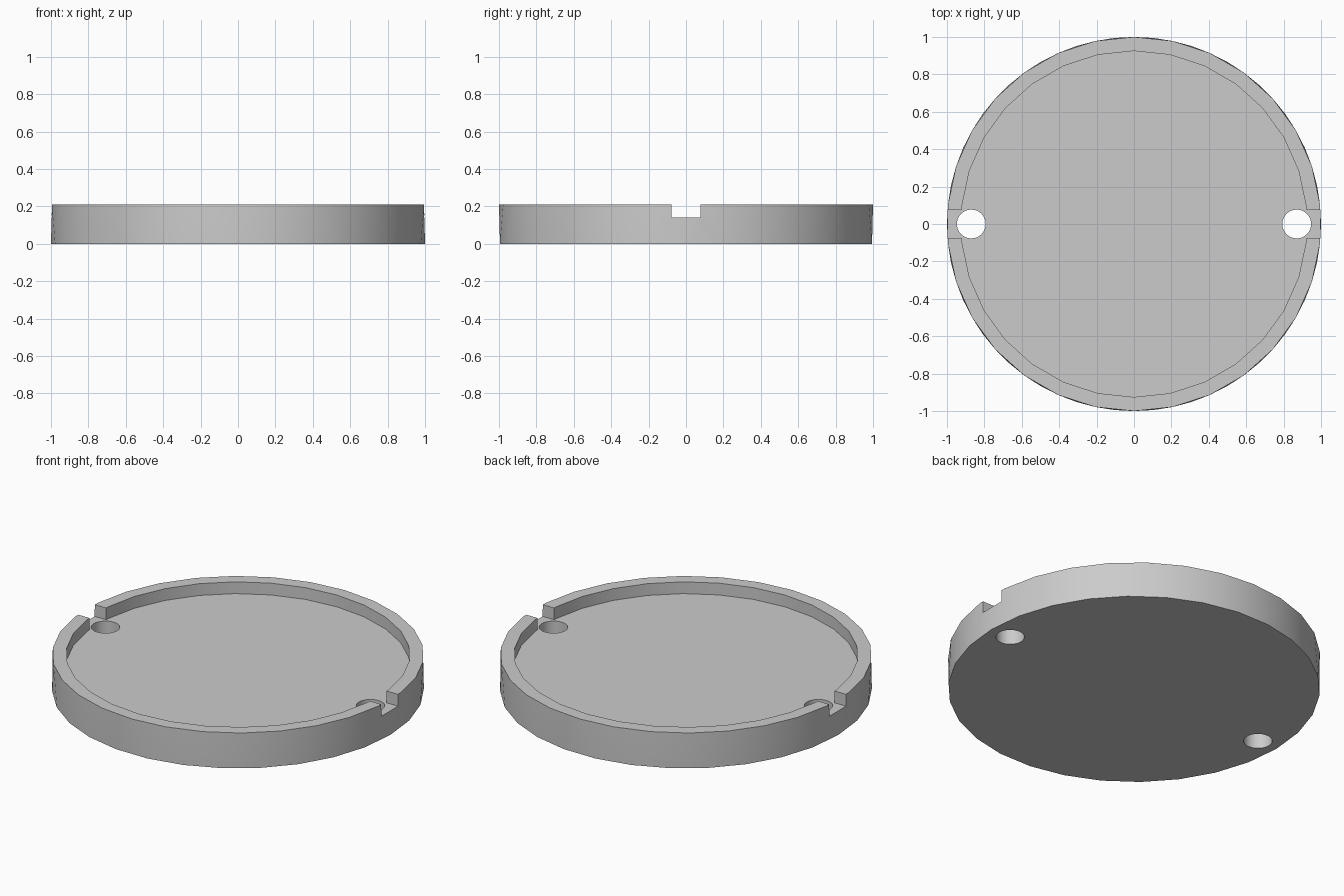
import bpy
import bmesh
from math import radians, sin, cos, pi

if "Cube" in bpy.data.objects:
    bpy.data.objects.remove(bpy.data.objects["Cube"], do_unlink=True)

SIDES = 30
HEIGHT, FLOOR = 0.21, 0.14
CAVITY_RADIUS = 0.925
HOLE_X, HOLE_RADIUS = 0.87, 0.077
NOTCH_WIDTH = 0.156

grey = bpy.data.materials.new("light grey")
grey.use_nodes = True
colour = (0.6, 0.6, 0.6, 1)
grey.diffuse_color = colour
grey.node_tree.nodes["Principled BSDF"].inputs["Base Color"].default_value = colour


def add_object(name, bm):
    bmesh.ops.recalc_face_normals(bm, faces=bm.faces)
    mesh = bpy.data.meshes.new(name)
    bm.to_mesh(mesh)
    bm.free()
    mesh.materials.append(grey)
    obj = bpy.data.objects.new(name, mesh)
    bpy.context.collection.objects.link(obj)
    return obj


def ring(bm, radius, z, sides, phase):
    angles = [phase + 2 * pi * i / sides for i in range(sides)]
    return [bm.verts.new((radius * cos(a), radius * sin(a), z)) for a in angles]


def drum(name, radius, low, high, sides, phase=0.0, twist=0.0, x=0.0):
    """Closed drum; the top ring may be turned against the bottom ring."""
    bm = bmesh.new()
    bottom = ring(bm, radius, low, sides, phase)
    top = ring(bm, radius, high, sides, phase + twist)
    bm.faces.new(bottom)
    bm.faces.new(top)
    for i in range(sides):
        j = (i + 1) % sides
        if twist:
            bm.faces.new((bottom[i], bottom[j], top[i]))
            bm.faces.new((bottom[j], top[j], top[i]))
        else:
            bm.faces.new((bottom[i], bottom[j], top[j], top[i]))
    bmesh.ops.translate(bm, verts=bm.verts, vec=(x, 0, 0))
    return add_object(name, bm)


def bar(name, size, centre):
    bm = bmesh.new()
    bmesh.ops.create_cube(bm, size=1)
    bmesh.ops.scale(bm, verts=bm.verts, vec=size)
    bmesh.ops.translate(bm, verts=bm.verts, vec=centre)
    return add_object(name, bm)


# Shallow round tray
half_step = pi / SIDES
tray = drum("round_tray", 1.0, 0, HEIGHT, SIDES, twist=half_step)

# Cavity, cross slot through the rim, and two through holes
cutters = [
    drum("cavity_cutter", CAVITY_RADIUS, FLOOR, 0.5, SIDES, phase=half_step),
    bar("slot_cutter", (3, NOTCH_WIDTH, 0.4), (0, 0, FLOOR + 0.2)),
]
for side in (-1, 1):
    cutters.append(drum("hole_cutter", HOLE_RADIUS, -0.2, 0.5, 32, x=side * HOLE_X))

bpy.ops.object.select_all(action="DESELECT")
bpy.context.view_layer.objects.active = tray
tray.select_set(True)
for cutter in cutters:
    cutter.hide_render = True
    cut = tray.modifiers.new(cutter.name, "BOOLEAN")
    cut.operation = "DIFFERENCE"
    cut.solver = "EXACT"
    cut.object = cutter
    bpy.ops.object.modifier_apply(modifier=cut.name)
for cutter in cutters:
    bpy.data.objects.remove(cutter, do_unlink=True)

bpy.ops.object.shade_smooth_by_angle(angle=radians(30))
